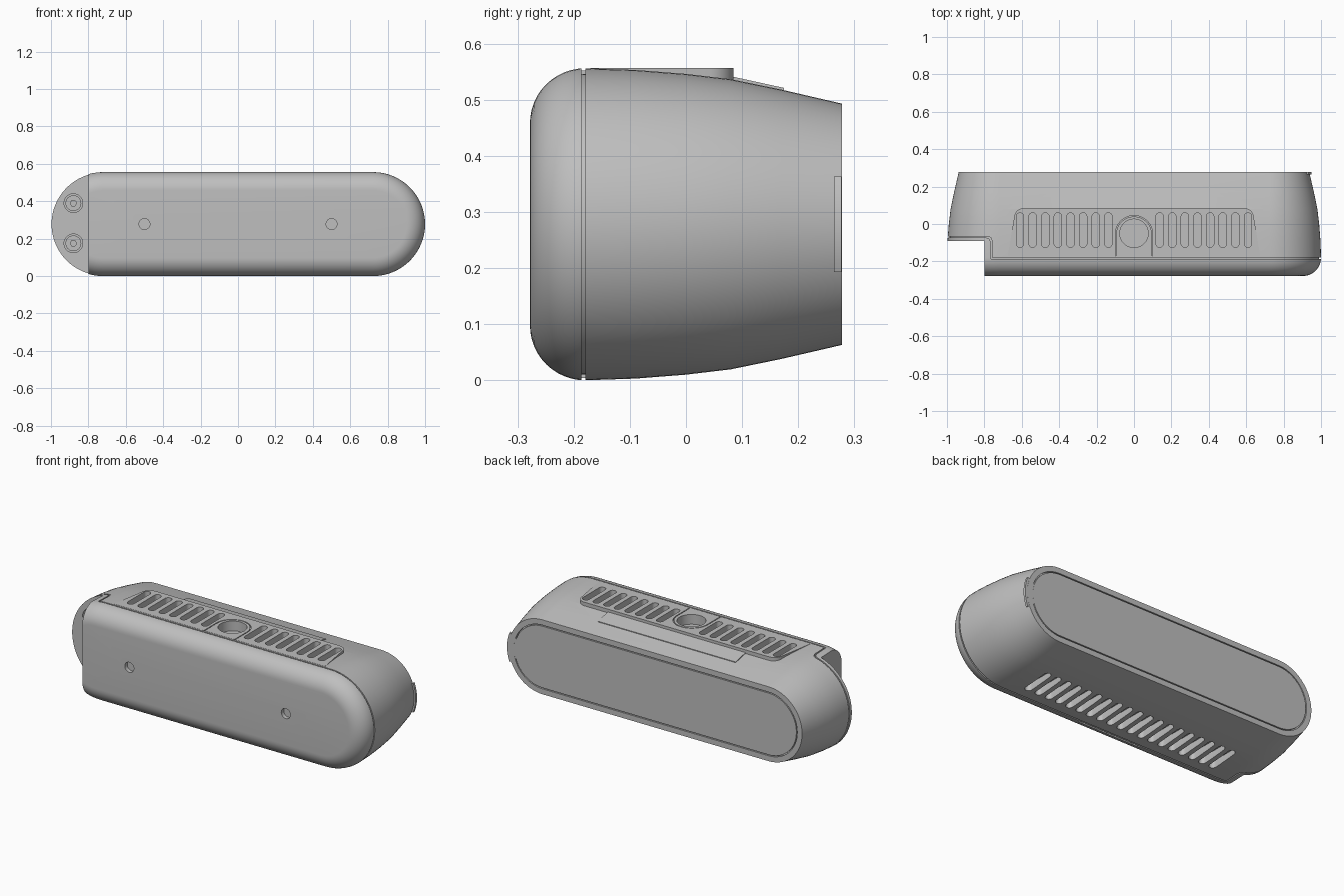
import bpy, bmesh
from math import sin, cos, pi, radians

cube = bpy.data.objects.get("Cube")
if cube:
    bpy.data.objects.remove(cube, do_unlink=True)

MID = 0.278      # height of the centre line
STRAIGHT = 0.722  # half length of the straight part of the section

grey = bpy.data.materials.new("warm_free_grey")
grey.name = "light_grey"
grey.use_nodes = True
grey.diffuse_color = (0.52, 0.52, 0.52, 1)
grey.node_tree.nodes["Principled BSDF"].inputs["Base Color"].default_value = (0.52, 0.52, 0.52, 1)


def arc(cx, cy, r, start, end, n):
    return [(cx + r * cos(radians(start + (end - start) * i / n)),
             cy + r * sin(radians(start + (end - start) * i / n))) for i in range(n + 1)]


def circle(cx, cy, r, n=32):
    return arc(cx, cy, r, 0, 360, n)[:-1]


def stadium(r, n=32):
    return arc(STRAIGHT, MID, r, -90, 90, n) + arc(-STRAIGHT, MID, r, 90, 270, n)


def loft(name, rings):
    """Skin a list of equal closed rings and cap both ends."""
    bm = bmesh.new()
    loops = [[bm.verts.new(p) for p in ring] for ring in rings]
    n = len(loops[0])
    for a, b in zip(loops, loops[1:]):
        for i in range(n):
            j = (i + 1) % n
            bm.faces.new((a[i], a[j], b[j], b[i]))
    bm.faces.new(loops[0])
    bm.faces.new(loops[-1])
    bmesh.ops.recalc_face_normals(bm, faces=bm.faces)
    mesh = bpy.data.meshes.new(name)
    bm.to_mesh(mesh)
    bm.free()
    ob = bpy.data.objects.new(name, mesh)
    bpy.context.scene.collection.objects.link(ob)
    return ob


def prism(name, pts, lo, hi, axis="z"):
    """Extrude a flat outline along one axis."""
    place = {"x": lambda u, v, w: (w, u, v),
             "y": lambda u, v, w: (u, w, v),
             "z": lambda u, v, w: (u, v, w)}[axis]
    return loft(name, [[place(u, v, w) for u, v in pts] for w in (lo, hi)])


def box(name, x0, x1, y0, y1, z0, z1):
    return prism(name, [(x0, y0), (x1, y0), (x1, y1), (x0, y1)], z0, z1)


def join(obs):
    bpy.ops.object.select_all(action="DESELECT")
    for ob in obs:
        ob.select_set(True)
    bpy.context.view_layer.objects.active = obs[0]
    bpy.ops.object.join()
    return obs[0]


def combine(target, other, operation="DIFFERENCE"):
    """Apply a boolean and discard the helper."""
    mod = target.modifiers.new("cut", "BOOLEAN")
    mod.operation = operation
    mod.solver = "EXACT"
    mod.object = other
    bpy.context.view_layer.objects.active = target
    bpy.ops.object.modifier_apply(modifier=mod.name)
    bpy.data.objects.remove(other, do_unlink=True)


# Housing: rounded front edge, then a gentle taper to the back
ROUND = 0.098
profile = [(-0.18 - ROUND * cos(t * pi / 24), 0.18 + ROUND * sin(t * pi / 24)) for t in range(13)]
profile += [(-0.09, 0.275), (0, 0.268), (0.08, 0.2585), (0.17, 0.24), (0.278, 0.215)]


def shell(name, inset=0.0):
    return loft(name, [[(x, y, z) for x, z in stadium(r - inset)] for y, r in profile])


body = shell("housing")

# Raised vent panel on the top, with a thin sloping tongue behind it
corner = 0.05
right_side = [(0.675, -0.17)] + arc(0.59, 0.035, corner, 10, 90, 8)
panel = right_side + [(-x, y) for x, y in reversed(right_side)]
combine(body, prism("vent_panel", panel, 0.5, 0.5565), "UNION")
tongue = [(0.07, 0.5), (0.07, 0.544), (0.175, 0.521), (0.175, 0.5)]
combine(body, prism("tongue", tongue, -0.44, 0.44, "x"), "UNION")

# Stepped notch at one end
combine(body, box("notch", -1.1, -0.8, -0.4, -0.09, -0.1, 0.7))

# Seam between front cover and rear shell
path = [(-1.1, -0.073), (-0.79, -0.073), (-0.772, -0.08), (-0.765, -0.1),
        (-0.765, -0.186), (1.1, -0.186)]
W = 0.007
seam = prism("seam", path + [(x + W, y + W) for x, y in reversed(path)], -0.1, 0.7)
combine(seam, shell("core", 0.01))
combine(body, seam)

# Groove round the back panel
groove = prism("back_groove", stadium(0.184), 0.268, 0.3, "y")
combine(groove, prism("groove_core", stadium(0.178), 0.2, 0.4, "y"))
combine(body, groove)


# Vent slots: two groups on the top, one row on the bottom
def slot(x, z0, z1):
    r = 0.02
    pts = arc(x, 0.04, r, 0, 180, 10) + arc(x, -0.105, r, 180, 360, 10)
    return prism("slot", pts, z0, z1)


PITCH = 0.0675
slots = [slot(side * (0.137 + PITCH * i), 0.515, 0.7) for side in (-1, 1) for i in range(8)]
slots += [slot(PITCH * i, -0.1, 0.045) for i in range(-9, 10)]
combine(body, join(slots))

# Round socket on the top with its arched outline
outer = [(0.1, -0.172)] + arc(0, -0.055, 0.1, 0, 180, 32) + [(-0.1, -0.172)]
inner = [(0.095, -0.172)] + arc(0, -0.055, 0.095, 0, 180, 32) + [(-0.095, -0.172)]
combine(body, prism("arch_groove", outer + inner[::-1], 0.545, 0.7))
combine(body, prism("socket", circle(0, -0.05, 0.076, 48), 0.5, 0.7))

# Holes in the front, slit below, screw recesses in the notch
SCREWS = [(-0.88, 0.39), (-0.88, 0.175)]
cutters = [prism("front_hole", circle(x, MID, 0.029), -0.3, -0.255, "y") for x in (-0.5, 0.5)]
cutters += [prism("recess", circle(x, z, 0.05), -0.12, -0.072, "y") for x, z in SCREWS]
cutters.append(box("slit", -0.2, 0.2, -0.2, -0.188, -0.1, 0.012))
combine(body, join(cutters))

parts = [body]
for i, (x, z) in enumerate(SCREWS):
    head = prism("screw_" + ("upper", "lower")[i], circle(x, z, 0.042), -0.088, -0.07, "y")
    combine(head, prism("hex_socket", circle(x, z, 0.017, 6), -0.12, -0.078, "y"))
    parts.append(head)

# Small lip at the back edge of the other end
lip = [(0.88, 0.33), (0.88, 0.23)] + arc(STRAIGHT, MID, 0.228, -22, 22, 10)
parts.append(prism("rear_lip", lip, 0.264, 0.2775, "y"))

for ob in parts:
    ob.data.materials.clear()
    ob.data.materials.append(grey)
bpy.ops.object.select_all(action="DESELECT")
for ob in parts:
    ob.select_set(True)
bpy.context.view_layer.objects.active = body
bpy.ops.object.shade_smooth_by_angle(angle=radians(30))
